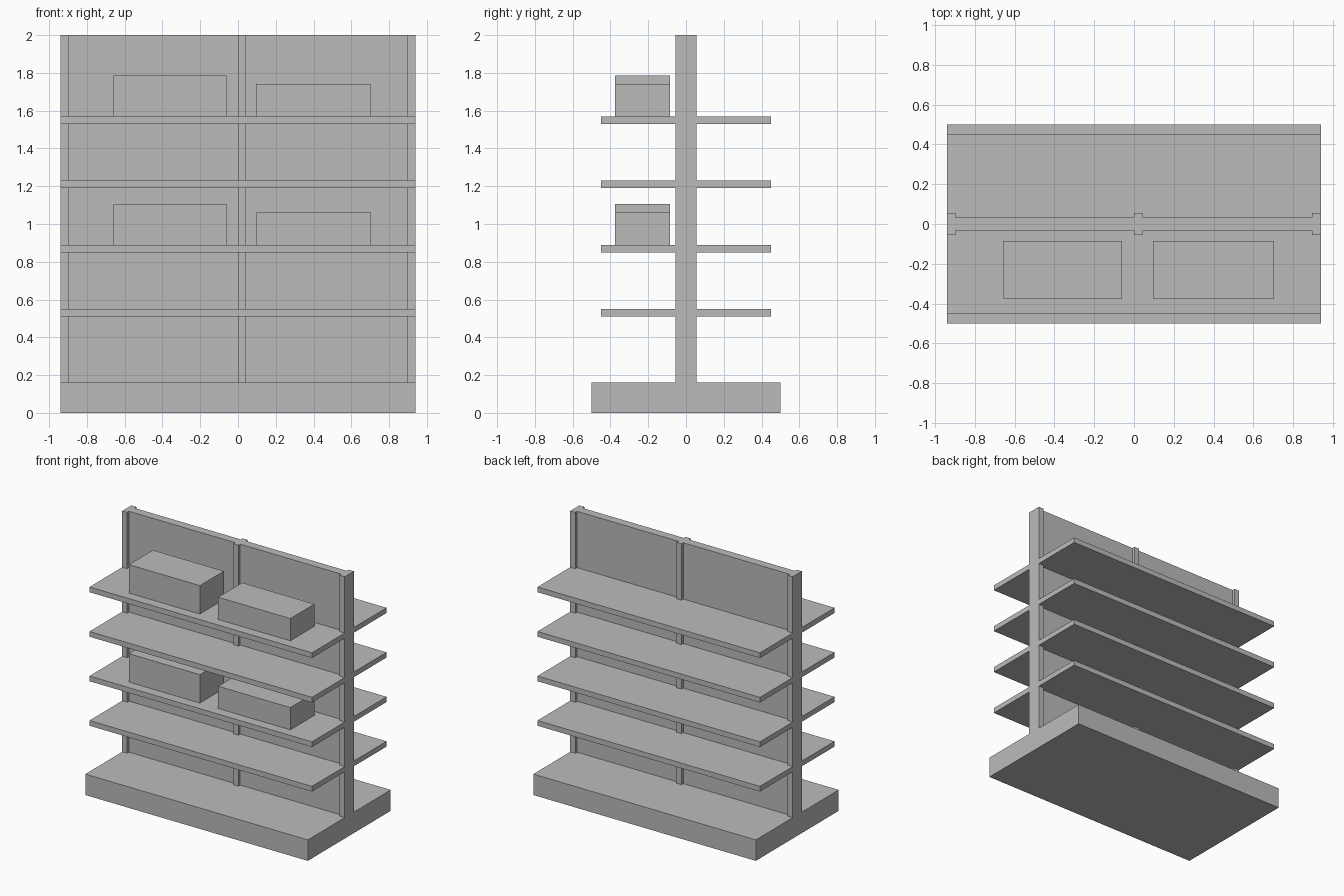
import bpy
import bmesh
from mathutils import Vector

cube = bpy.data.objects.get("Cube")
if cube:
    bpy.data.objects.remove(cube, do_unlink=True)

grey = bpy.data.materials.new("plain grey")
grey.use_nodes = True
GREY = (0.5, 0.5, 0.5, 1)
grey.diffuse_color = GREY
grey.node_tree.nodes["Principled BSDF"].inputs["Base Color"].default_value = GREY


def box(name, x, y, z):
    """Flat-faced box from its (low, high) range on each axis."""
    low, high = (Vector(c) for c in zip(x, y, z))
    bm = bmesh.new()
    bmesh.ops.create_cube(bm, size=1)
    for v in bm.verts:
        v.co = (low + high) / 2 + v.co * (high - low)
    mesh = bpy.data.meshes.new(name)
    bm.to_mesh(mesh)
    bm.free()
    mesh.materials.append(grey)
    obj = bpy.data.objects.new(name, mesh)
    bpy.context.collection.objects.link(obj)
    return obj


HALF_W = 0.94
BASE_TOP = 0.16
SHELF_THICK = 0.04
POST_Y = 0.055
PANEL_Y = 0.033
full_width = (-HALF_W, HALF_W)

# Plinth and central back panel
box("base", full_width, (-0.5, 0.5), (0, BASE_TOP))
box("back_panel", (-0.9, 0.9), (-PANEL_Y, PANEL_Y), (BASE_TOP, 2))

# Uprights: two ends and one beside the middle
for name, x in (("right_post", (-HALF_W, -0.898)),
                ("middle_post", (0, 0.042)),
                ("left_post", (0.896, HALF_W))):
    box(name, x, (-POST_Y, POST_Y), (BASE_TOP, 2))

# Four shelves on each side: plank plus a tongue reaching the panel between posts
shelf_tops = [0.55 + 0.34 * i for i in range(4)]
for i, top in enumerate(shelf_tops, 1):
    z = (top - SHELF_THICK, top)
    for side, sign in (("front", -1), ("back", 1)):
        box(f"{side}_shelf_{i}", full_width, sorted((sign * POST_Y, sign * 0.45)), z)
        box(f"{side}_shelf_tongue_{i}", (-0.9, 0.9),
            sorted((sign * PANEL_Y, sign * POST_Y)), z)

# Boxes on the second and fourth front shelves
for level, top in (("lower", shelf_tops[1]), ("upper", shelf_tops[3])):
    for side, x, height in (("right", (-0.66, -0.06), 0.217),
                            ("left", (0.095, 0.705), 0.17)):
        box(f"{level}_{side}_carton", x, (-0.375, -0.085), (top, top + height))
